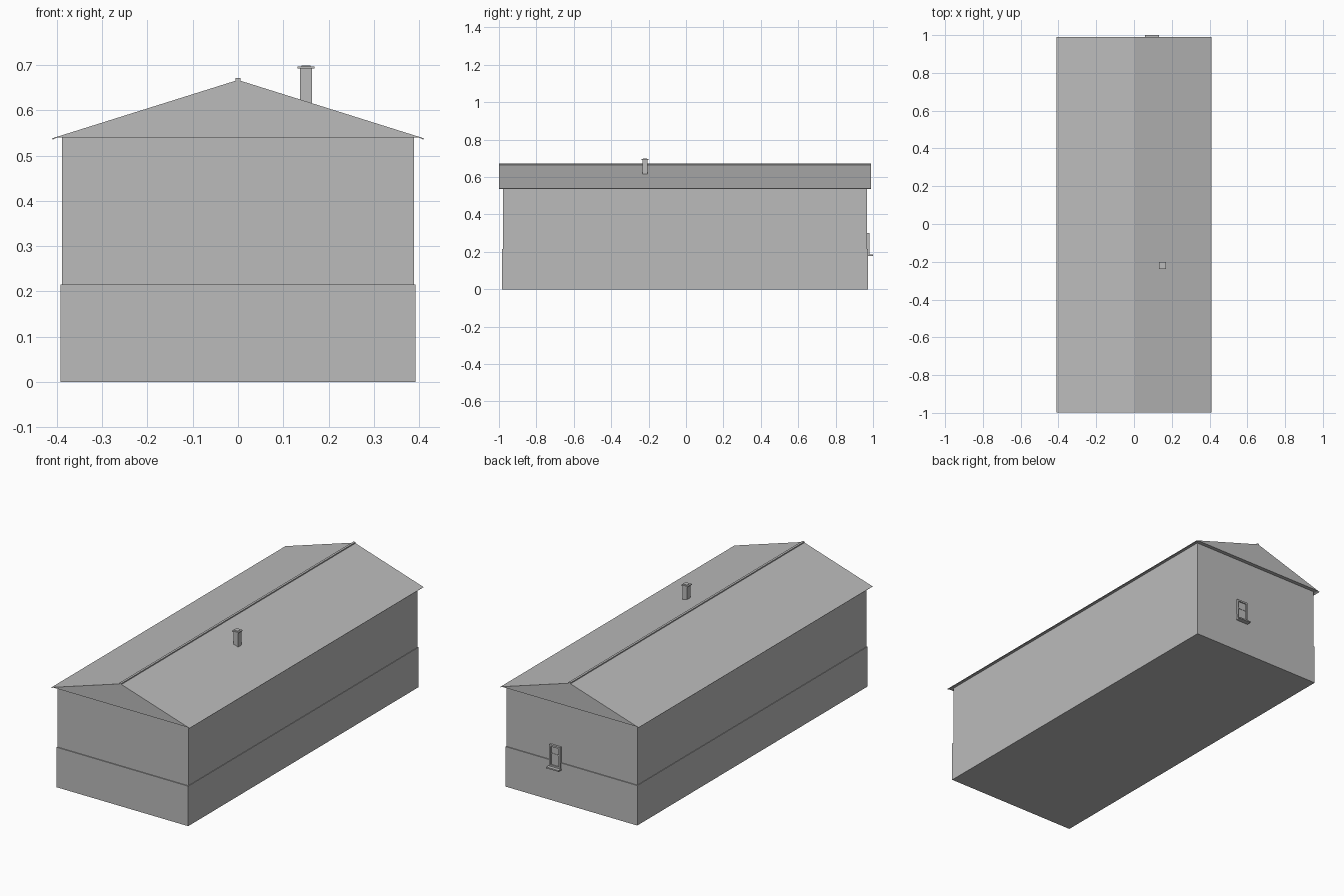
import bpy
import bmesh

cube = bpy.data.objects.get("Cube")
if cube:
    bpy.data.objects.remove(cube, do_unlink=True)

grey = bpy.data.materials.new("plain_grey")
grey.use_nodes = True
colour = (0.5, 0.5, 0.5, 1)
grey.diffuse_color = colour
grey.node_tree.nodes["Principled BSDF"].inputs["Base Color"].default_value = colour


def finish(name, bm):
    bmesh.ops.recalc_face_normals(bm, faces=bm.faces)
    mesh = bpy.data.meshes.new(name)
    bm.to_mesh(mesh)
    bm.free()
    mesh.materials.append(grey)
    obj = bpy.data.objects.new(name, mesh)
    bpy.context.scene.collection.objects.link(obj)
    return obj


def box(name, x, y, z):
    """Box from (low, high) ranges on each axis."""
    bm = bmesh.new()
    bmesh.ops.create_cube(bm, size=1)
    for v in bm.verts:
        v.co = [r[0] if c < 0 else r[1] for c, r in zip(v.co, (x, y, z))]
    return finish(name, bm)


def prism(name, half_profile, y):
    """Mirrored x-z profile, starting on the centre line, extruded along y."""
    outline = half_profile + [(-px, pz) for px, pz in reversed(half_profile) if px]
    bm = bmesh.new()
    face = bm.faces.new([bm.verts.new((px, y[0], pz)) for px, pz in outline])
    ext = bmesh.ops.extrude_face_region(bm, geom=[face])
    verts = [g for g in ext["geom"] if isinstance(g, bmesh.types.BMVert)]
    bmesh.ops.translate(bm, verts=verts, vec=(0, y[1] - y[0], 0))
    return finish(name, bm)


# Walls, with a slightly thicker base course
box("upper_wall", (-0.389, 0.389), (-0.978, 0.969), (0.2, 0.541))
box("base_wall", (-0.392, 0.392), (-0.983, 0.974), (0, 0.215))

# Solid gable roof with drooping eaves, and ridge cap
roof_y = (-0.999, 0.99)
prism("roof", [(0, 0.667), (0.411, 0.538), (0.409, 0.535), (0.4, 0.54)], roof_y)
prism("ridge_cap", [(0, 0.672), (0.006, 0.671), (0.006, 0.66)], roof_y)

# Chimney stack, cap and flue
for part, half, z in (("chimney_stack", 0.0135, (0.6, 0.693)),
                      ("chimney_cap", 0.0185, (0.692, 0.697)),
                      ("chimney_flue", 0.01, (0.696, 0.699))):
    box(part, (0.15 - half, 0.15 + half), (-0.219 - half, -0.219 + half), z)

# Back window: frame bars, pane and sill
left, right, low, high, bar = 0.128, 0.062, 0.184, 0.3, 0.009
depth = (0.96, 0.981)
box("window_left_jamb", (left - bar, left), depth, (low, high))
box("window_right_jamb", (right, right + bar), depth, (low, high))
box("window_head", (right + bar, left - bar), depth, (high - bar, high))
box("window_bottom_rail", (right + bar, left - bar), depth, (low, low + bar))
box("window_transom", (right + bar, left - bar), (0.96, 0.977), (0.25, 0.255))
box("window_pane", (right + bar, left - bar), (0.96, 0.975), (low + bar, high - bar))
box("window_sill", (right - 0.004, left + 0.004), (0.96, 1.0), (0.178, 0.185))
